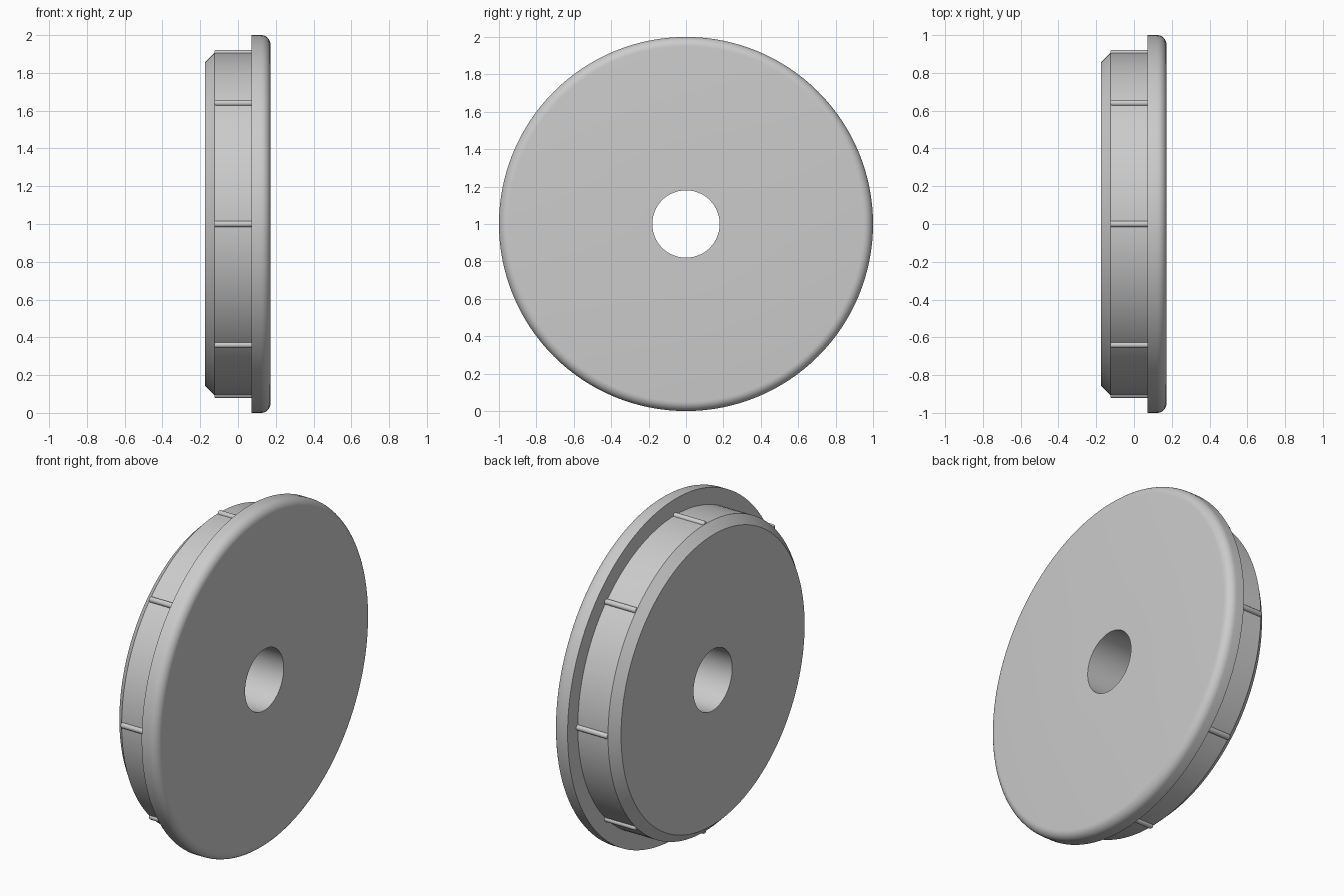
import bpy, bmesh, math
from mathutils import Matrix, Vector

cube = bpy.data.objects.get("Cube")
if cube:
    bpy.data.objects.remove(cube, do_unlink=True)

grey = bpy.data.materials.new("plain_grey")
grey.use_nodes = True
colour = (0.6, 0.6, 0.6, 1)
grey.diffuse_color = colour
grey.node_tree.nodes["Principled BSDF"].inputs["Base Color"].default_value = colour

CENTRE = Vector((0, 0, 1))
SEGMENTS = 128
HOLE, BODY, RIM = 0.18, 0.905, 1.0
BACK, STEP, FACE = -0.175, 0.072, 0.172
CHAMFER, ROUND = 0.05, 0.05


def finish(bm, name, angle):
    bmesh.ops.recalc_face_normals(bm, faces=bm.faces)
    mesh = bpy.data.meshes.new(name)
    bm.to_mesh(mesh)
    bm.free()
    mesh.materials.append(grey)
    obj = bpy.data.objects.new(name, mesh)
    bpy.context.collection.objects.link(obj)
    bpy.ops.object.select_all(action='DESELECT')
    obj.select_set(True)
    bpy.context.view_layer.objects.active = obj
    bpy.ops.object.shade_smooth_by_angle(angle=math.radians(angle))
    return obj


# Plug: closed (x, radius) profile turned about the x axis
profile = [(BACK, HOLE), (BACK, BODY - CHAMFER), (BACK + CHAMFER, BODY),
           (STEP, BODY), (STEP, RIM)]
for i in range(9):
    a = math.pi / 2 * (1 - i / 8)
    profile.append((FACE - ROUND + ROUND * math.cos(a),
                    RIM - ROUND + ROUND * math.sin(a)))
profile.append((FACE, HOLE))

bm = bmesh.new()
rings = []
for s in range(SEGMENTS):
    turn = Matrix.Rotation(math.tau * s / SEGMENTS, 3, 'X')
    rings.append([bm.verts.new(CENTRE + turn @ Vector((x, 0, r))) for x, r in profile])
for s in range(SEGMENTS):
    a, b = rings[s], rings[(s + 1) % SEGMENTS]
    for i in range(len(profile)):
        j = (i + 1) % len(profile)
        bm.faces.new((a[i], a[j], b[j], b[i]))
finish(bm, "flanged_disc", 30)

# Grip ribs: eight slim rods with softened ends, half sunk in the body wall
RIB = 0.016
start = BACK + CHAMFER
for k in range(8):
    bm = bmesh.new()
    length = STEP - start + 0.01
    bmesh.ops.create_cone(bm, cap_ends=True, segments=20, radius1=RIB, radius2=RIB,
                          depth=length, matrix=Matrix.Rotation(math.pi / 2, 4, 'Y'))
    tip = [e for e in bm.edges if all(v.co.x < 0 for v in e.verts)]
    bmesh.ops.bevel(bm, geom=tip, offset=0.007, segments=3, profile=0.5, affect='EDGES')
    bmesh.ops.translate(bm, verts=bm.verts, vec=(start + length / 2, 0, BODY))
    bm.transform(Matrix.Translation(CENTRE) @ Matrix.Rotation(math.tau * k / 8, 4, 'X'))
    finish(bm, f"grip_rib_{k + 1}", 40)
